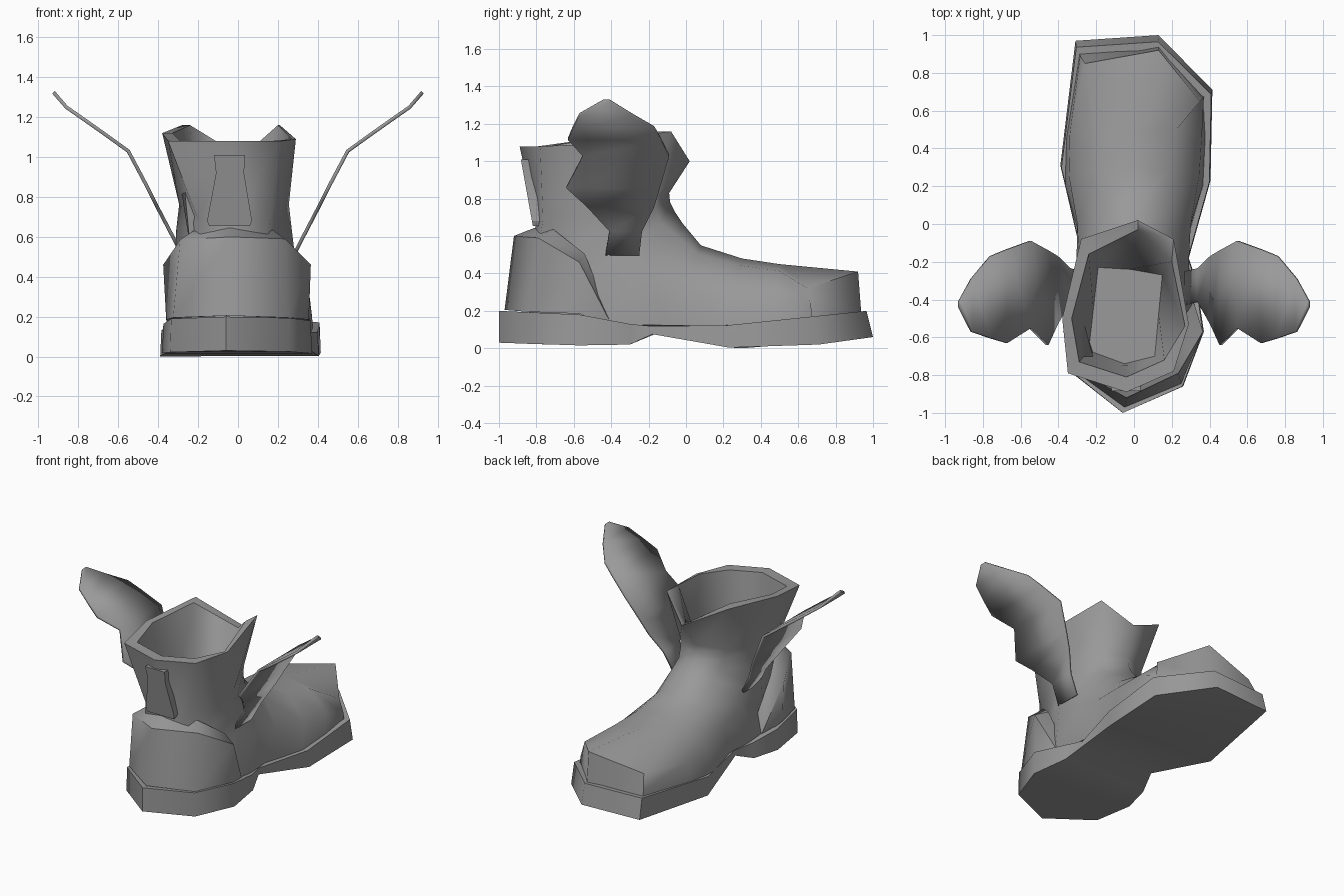
import bpy, bmesh, math

if "Cube" in bpy.data.objects:
    bpy.data.objects.remove(bpy.data.objects["Cube"], do_unlink=True)

GREY = (0.32, 0.32, 0.32, 1.0)
mat = bpy.data.materials.new("mid grey")
mat.use_nodes = True
mat.diffuse_color = GREY
bsdf = next(n for n in mat.node_tree.nodes if n.type == 'BSDF_PRINCIPLED')
bsdf.inputs["Base Color"].default_value = GREY
bsdf.inputs["Roughness"].default_value = 0.8


def make(name, verts, faces, angle=40, thickness=0):
    """Mesh object with consistent normals and angle-limited smooth shading."""
    bm = bmesh.new()
    vs = [bm.verts.new(v) for v in verts]
    for f in faces:
        bm.faces.new([vs[i] for i in f])
    bmesh.ops.recalc_face_normals(bm, faces=bm.faces)
    mesh = bpy.data.meshes.new(name)
    bm.to_mesh(mesh)
    bm.free()
    mesh.materials.append(mat)
    ob = bpy.data.objects.new(name, mesh)
    bpy.context.collection.objects.link(ob)
    bpy.ops.object.select_all(action='DESELECT')
    ob.select_set(True)
    bpy.context.view_layer.objects.active = ob
    bpy.ops.object.shade_smooth_by_angle(angle=math.radians(angle))
    if thickness:
        mod = ob.modifiers.new("thickness", 'SOLIDIFY')
        mod.thickness = thickness
        mod.offset = 0
    return ob


def strips(rows, closed):
    """Quads joining neighbouring rows of equal length."""
    n = len(rows[0])
    faces = []
    for r in range(len(rows) - 1):
        for i in range(n if closed else n - 1):
            j = (i + 1) % n
            faces.append((r * n + i, r * n + j, (r + 1) * n + j, (r + 1) * n + i))
    return [p for row in rows for p in row], faces


def interp(table, v):
    for (a, za), (b, zb) in zip(table, table[1:]):
        if v <= b:
            return za + (zb - za) * max(0, (v - a) / (b - a))
    return table[-1][1]


# Upper: sections that fan from the upright toe end round to the level collar
def section(yf, zf, yb, zb, wf, ws, wb, cx):
    def at(t, x):
        return (cx + x, yf + (yb - yf) * t, zf + (zb - zf) * t)
    return [at(0, 0), at(.1, -wf), at(.45, -ws), at(.95, -wb),
            at(1, 0), at(.95, wb), at(.45, ws), at(.1, wf)]


toe = [(.13, .92, .41), (-.26, .85, .33), (-.285, .89, .23), (-.29, .91, .15),
       (.13, .94, .15), (.37, .68, .12), (.37, .67, .21), (.35, .65, .32)]
rim = [(.02, .02, 1.0), (-.28, -.08, 1.16), (-.38, -.50, 1.12), (-.35, -.79, 1.08),
       (-.04, -.89, 1.08), (.21, -.78, 1.08), (.29, -.53, 1.09), (.21, -.08, 1.16)]
inner_xy = [(.02, -.03), (-.24, -.16), (-.33, -.50), (-.29, -.73),
            (-.04, -.81), (.16, -.72), (.27, -.54), (.20, -.20)]
inner = [(x, y, o[2]) for (x, y), o in zip(inner_xy, rim)]
floor_xy = [(-.02, -.24), (-.19, -.23), (-.215, -.45), (-.24, -.67),
            (-.05, -.74), (.11, -.70), (.13, -.48), (.15, -.27)]
floor = [(x, y, .55) for x, y in floor_xy]
rows = [toe,
        section(.50, .45, .45, .10, .21, .35, .37, .01),
        section(.30, .48, .20, .10, .19, .345, .365, .0),
        section(.08, .55, -.10, .10, .17, .30, .28, .0),
        section(-.02, .67, -.45, .10, .16, .29, .31, .0),
        section(-.06, .73, -.84, .15, .165, .30, .15, -.01),
        section(-.085, .78, -.84, .45, .175, .29, .15, -.02),
        section(-.09, .83, -.80, .68, .18, .275, .18, -.02),
        rim, inner, floor]
verts, faces = strips(rows, True)
last = len(verts) - 8
faces += [(0, 1, 2, 3, 4), (0, 4, 5, 6, 7), tuple(range(last, last + 8))]
make("boot_upper", verts, faces, 62)

# Sole: one outline with heights that follow the arch and the toe spring
outline = [(.13, 1.0), (-.31, .97), (-.39, .31), (-.28, -.16), (-.33, -.30),
           (-.38, -.50), (-.34, -.78), (-.06, -1.0), (.26, -.86), (.37, -.57),
           (.33, -.30), (.29, -.18), (.405, .23), (.415, .71)]
top_z = [(-1, .20), (-.57, .18), (-.4, .14), (-.1, .11), (.2, .12), (.6, .16), (1, .20)]
low_z = [(-1, .03), (-.6, .015), (-.3, .02), (-.17, .08), (.25, .0), (.6, .005), (1, .06)]
low = [(x, y, interp(low_z, y)) for x, y in outline]
top = [(x * .985, y * (.965 if y > 0 else 1), interp(top_z, y)) for x, y in outline]
verts, faces = strips([low, top], True)
n = len(outline)
for base in (0, n):
    for i in range(7):
        ids = [i, i + 1, (n - i - 1) % n, (n - i) % n]
        faces.append([base + k for k in dict.fromkeys(ids)])
make("sole", verts, faces, 60)

# Heel counter: raised wrap round the back of the foot
bottom = [(-.31, -.40, .12), (-.36, -.58, .185), (-.325, -.77, .195), (-.05, -.97, .205),
          (.25, -.845, .195), (.355, -.57, .185), (.31, -.40, .12)]
crest = [(-.315, -.41, .15), (-.375, -.57, .46), (-.29, -.78, .585), (-.04, -.92, .60),
         (.235, -.79, .59), (.365, -.57, .46), (.315, -.41, .15)]


def shrink(row, k, dz):
    return [(-.02 + (x + .02) * k, -.45 + (y + .45) * k, z + dz) for x, y, z in row]


verts, faces = strips([shrink(bottom, .85, 0), bottom, crest, shrink(crest, .76, .045)], False)
make("heel_counter", verts, faces, 58)

# Pull tab on the back of the shaft
tab = [(-.12, 1.01), (-.11, .92), (-.155, .68), (-.145, .655),
       (.06, .655), (.07, .68), (.03, .92), (.035, 1.01)]


def tab_row(depth):
    return [(x, -.82 - (z - .66) * .18 + depth, z) for x, z in tab]


verts, faces = strips([tab_row(0), tab_row(.07)], True)
faces += [tuple(range(8)), tuple(range(8, 16))]
make("pull_tab", verts, faces, 30)

# Wings: folded feather plates, rows of (x, rear y, fore y, z)
wing = [(.275, -.43, -.25, .50), (.342, -.41, -.235, .63), (.41, -.53, -.17, .76),
        (.46, -.64, -.14, .86), (.55, -.55, -.09, 1.03), (.675, -.63, -.135, 1.12),
        (.76, -.605, -.17, 1.18), (.86, -.57, -.29, 1.25), (.925, -.44, -.41, 1.325)]
for name, s in (("left_wing", 1), ("right_wing", -1)):
    verts, faces = strips([[(s * x, a, z), (s * x, b, z)] for x, a, b, z in wing], False)
    make(name, verts, faces, 40, .018)
